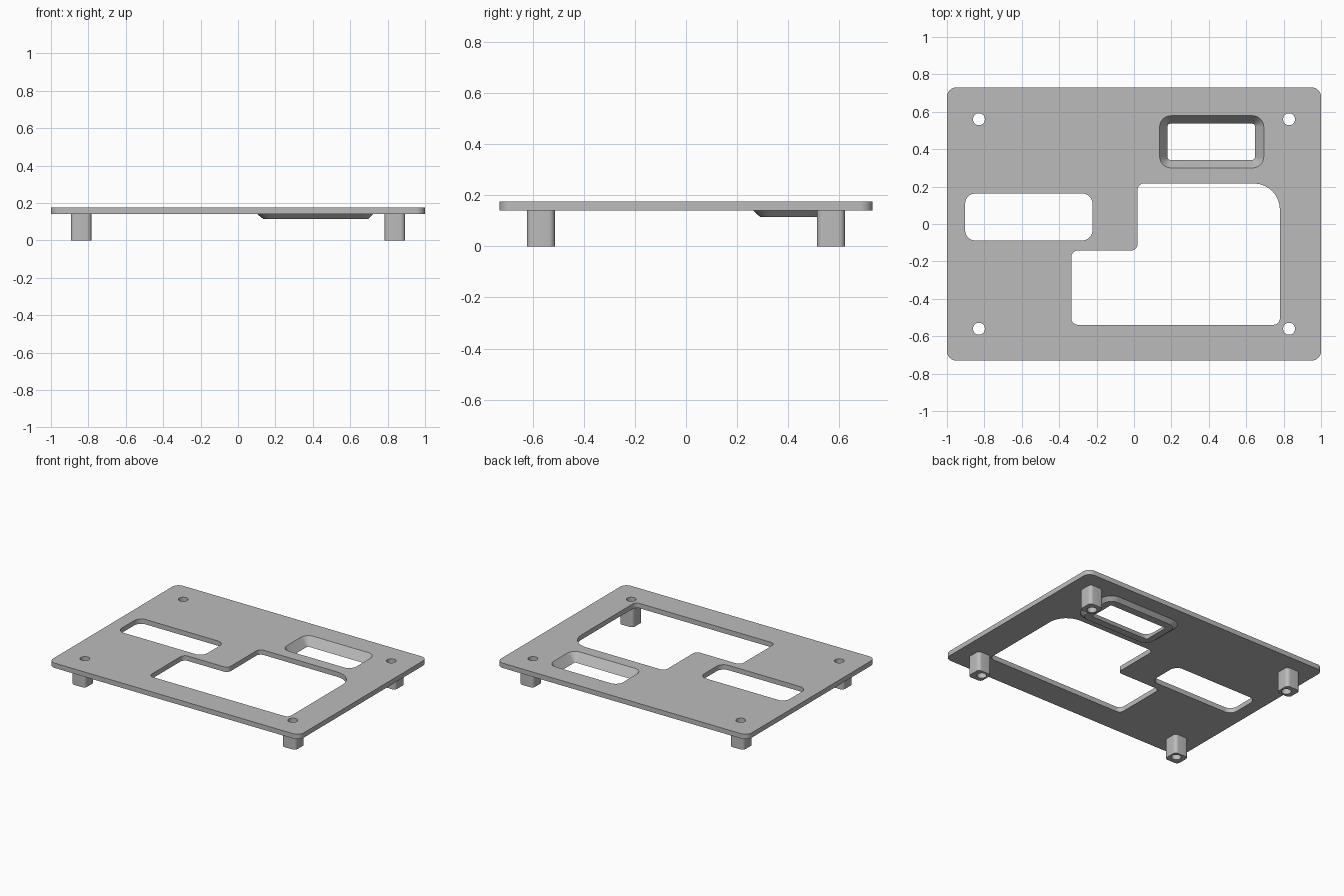
import bpy, bmesh
from math import pi, sin, cos
from mathutils import Vector

cube = bpy.data.objects.get("Cube")
if cube:
    bpy.data.objects.remove(cube, do_unlink=True)

grey = bpy.data.materials.new("plain grey")
grey.use_nodes = True
colour = (0.5, 0.5, 0.5, 1)
grey.diffuse_color = colour
grey.node_tree.nodes["Principled BSDF"].inputs["Base Color"].default_value = colour

PLATE_LOW, PLATE_TOP, FRAME_LOW = 0.141, 0.176, 0.115


def rounded(corners, steps=8):
    """Outline from (x, y, radius) right-angled corners, each turned into an arc."""
    points = []
    for i, (x, y, r) in enumerate(corners):
        here = Vector((x, y))
        before = (Vector(corners[i - 1][:2]) - here).normalized()
        after = (Vector(corners[(i + 1) % len(corners)][:2]) - here).normalized()
        centre = here + (before + after) * r
        for k in range(steps + 1):
            a = k / steps * pi / 2
            points.append(centre - after * r * cos(a) - before * r * sin(a))
    return points


def box(x0, x1, y0, y1, r):
    return rounded([(x0, y0, r), (x1, y0, r), (x1, y1, r), (x0, y1, r)])


def circle(x, y, r, n=32):
    return [Vector((x + r * cos(2 * pi * k / n), y + r * sin(2 * pi * k / n)))
            for k in range(n)]


def finish(name, mesh):
    """Weld the mesh, fix its normals and make a smooth-shaded object."""
    bm = bmesh.new()
    bm.from_mesh(mesh)
    bmesh.ops.remove_doubles(bm, verts=bm.verts, dist=0.0001)
    bmesh.ops.recalc_face_normals(bm, faces=bm.faces)
    bm.to_mesh(mesh)
    bm.free()
    mesh.materials.clear()
    mesh.materials.append(grey)
    obj = bpy.data.objects.new(name, mesh)
    bpy.context.collection.objects.link(obj)
    bpy.ops.object.select_all(action='DESELECT')
    obj.select_set(True)
    bpy.context.view_layer.objects.active = obj
    bpy.ops.object.shade_smooth_by_angle(angle=pi / 6)
    return obj


def slab(name, outlines, low, top):
    """Extruded flat shape; outlines after the first are holes."""
    curve = bpy.data.curves.new(name, 'CURVE')
    curve.dimensions = '2D'
    curve.fill_mode = 'BOTH'
    curve.extrude = (top - low) / 2
    for outline in outlines:
        spline = curve.splines.new('POLY')
        spline.points.add(len(outline) - 1)
        for point, co in zip(spline.points, outline):
            point.co = (co.x, co.y, 0, 1)
        spline.use_cyclic_u = True
    helper = bpy.data.objects.new(name + "_outline", curve)
    bpy.context.collection.objects.link(helper)
    graph = bpy.context.evaluated_depsgraph_get()
    mesh = bpy.data.meshes.new_from_object(helper.evaluated_get(graph))
    bpy.data.objects.remove(helper, do_unlink=True)
    obj = finish(name, mesh)
    obj.location.z = (low + top) / 2
    return obj


# Openings in the plate
slot = box(-0.903, -0.222, -0.088, 0.163, 0.055)
main_opening = rounded([
    (-0.335, -0.539, 0.035), (0.78, -0.539, 0.035), (0.78, 0.217, 0.14),
    (0.019, 0.217, 0.035), (0.019, -0.142, 0.035), (-0.335, -0.142, 0.035)])
window = box(0.137, 0.694, 0.3, 0.579, 0.06)
corners = [(sx, sy) for sx in (-1, 1) for sy in (-1, 1)]
bolt_holes = [circle(sx * 0.829, sy * 0.56, 0.032) for sx, sy in corners]

# Top plate
slab("plate", [box(-1, 1, -0.73, 0.73, 0.05), slot, main_opening, window] + bolt_holes,
     PLATE_LOW, PLATE_TOP)

# Hollow corner posts
for (sx, sy), hole in zip(corners, bolt_holes):
    x, y, half = sx * 0.839, sy * 0.568, 0.055
    name = ("back" if sy > 0 else "front") + ("_left" if sx > 0 else "_right") + "_post"
    slab(name, [box(x - half, x + half, y - half, y + half, 0.025), hole], 0, PLATE_LOW)

# Sloped frame hanging below the window
rings = [(window, PLATE_TOP),
         (box(0.18, 0.646, 0.343, 0.536, 0.012), FRAME_LOW),
         (box(0.134, 0.697, 0.29, 0.59, 0.06), FRAME_LOW),
         (box(0.102, 0.724, 0.262, 0.617, 0.085), PLATE_LOW)]
bm = bmesh.new()
loops = [[bm.verts.new((p.x, p.y, z)) for p in outline] for outline, z in rings]
loops.append([bm.verts.new((p.x, p.y, PLATE_LOW)) for p in window])
loops.append(loops[0])
for a, b in zip(loops, loops[1:]):
    for i in range(len(a)):
        bm.faces.new((a[i - 1], a[i], b[i], b[i - 1]))
frame_mesh = bpy.data.meshes.new("window_frame")
bm.to_mesh(frame_mesh)
bm.free()
finish("window_frame", frame_mesh)
